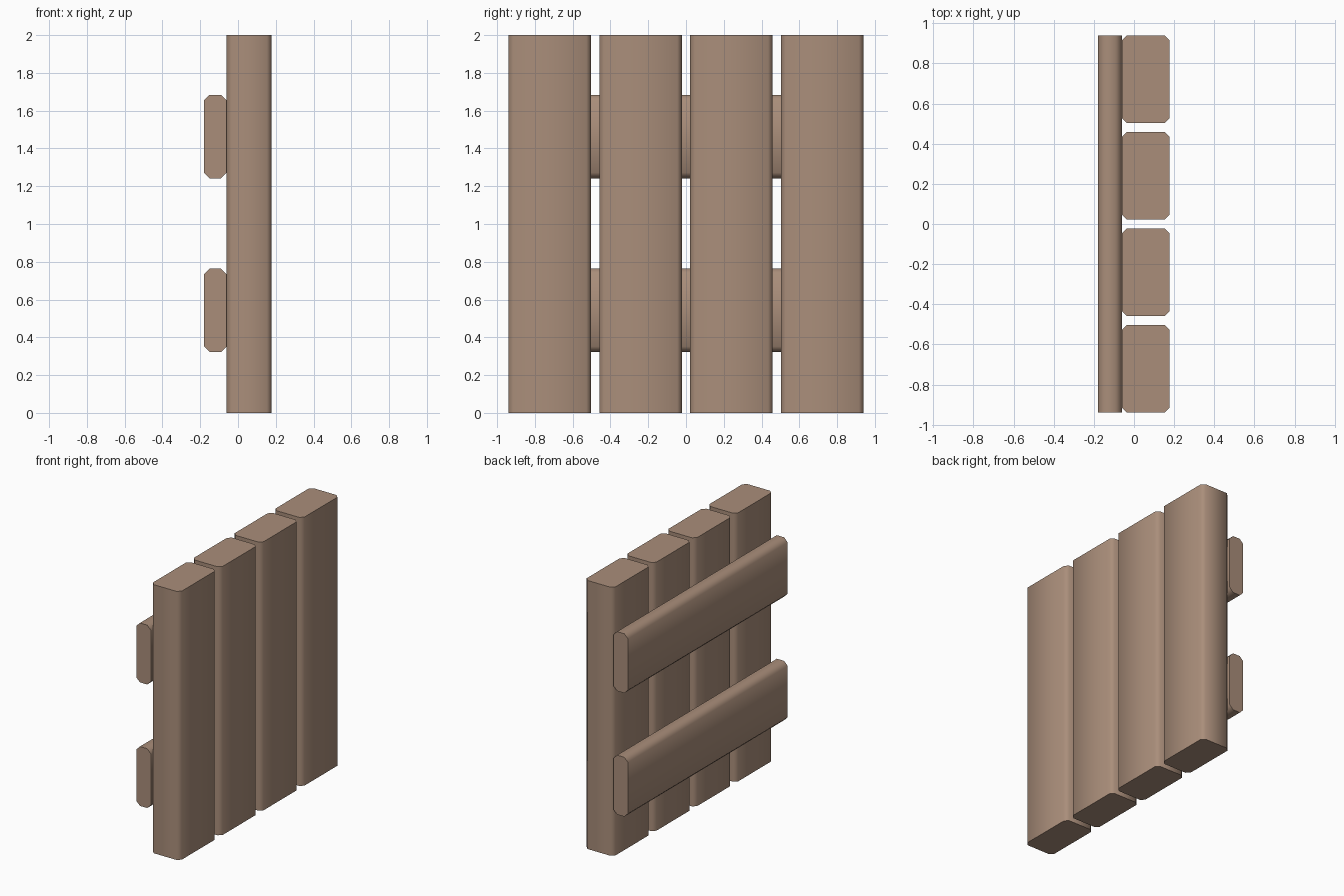
import bpy
import bmesh
import math
from mathutils import Vector

cube = bpy.data.objects.get("Cube")
if cube:
    bpy.data.objects.remove(cube, do_unlink=True)

wood = bpy.data.materials.new("brown_wood")
wood.use_nodes = True
colour = (0.40, 0.27, 0.195, 1)
wood.diffuse_color = colour
wood.node_tree.nodes["Principled BSDF"].inputs["Base Color"].default_value = colour


def board(name, low, high, axis, chamfer):
    """Box from low to high with its four edges along axis chamfered."""
    low, high = Vector(low), Vector(high)
    bm = bmesh.new()
    bmesh.ops.create_cube(bm, size=1)
    for v in bm.verts:
        v.co = v.co * (high - low)
    long_edges = [e for e in bm.edges
                  if abs(e.verts[0].co[axis] - e.verts[1].co[axis]) > 0.1
                  and (e.verts[0].co - e.verts[1].co).length > 1]
    bmesh.ops.bevel(bm, geom=long_edges, offset=chamfer, segments=1, affect='EDGES')
    mesh = bpy.data.meshes.new(name)
    bm.to_mesh(mesh)
    bm.free()
    mesh.materials.append(wood)
    obj = bpy.data.objects.new(name, mesh)
    obj.location = (low + high) / 2
    bpy.context.collection.objects.link(obj)
    # Soft long edges, crisp sawn ends
    bpy.ops.object.select_all(action='DESELECT')
    obj.select_set(True)
    bpy.context.view_layer.objects.active = obj
    bpy.ops.object.shade_smooth_by_angle(angle=math.radians(60))


# Upright planks
width, pitch = 0.437, 0.481
for i in range(4):
    y = (i - 1.5) * pitch
    board(f"plank_{i + 1}", (-0.06, y - width / 2, 0), (0.178, y + width / 2, 2), 2, 0.025)

# Horizontal rails behind the planks
for name, z in (("lower_rail", 0.543), ("upper_rail", 1.463)):
    board(name, (-0.18, -0.94, z - 0.221), (-0.06, 0.94, z + 0.221), 1, 0.03)
